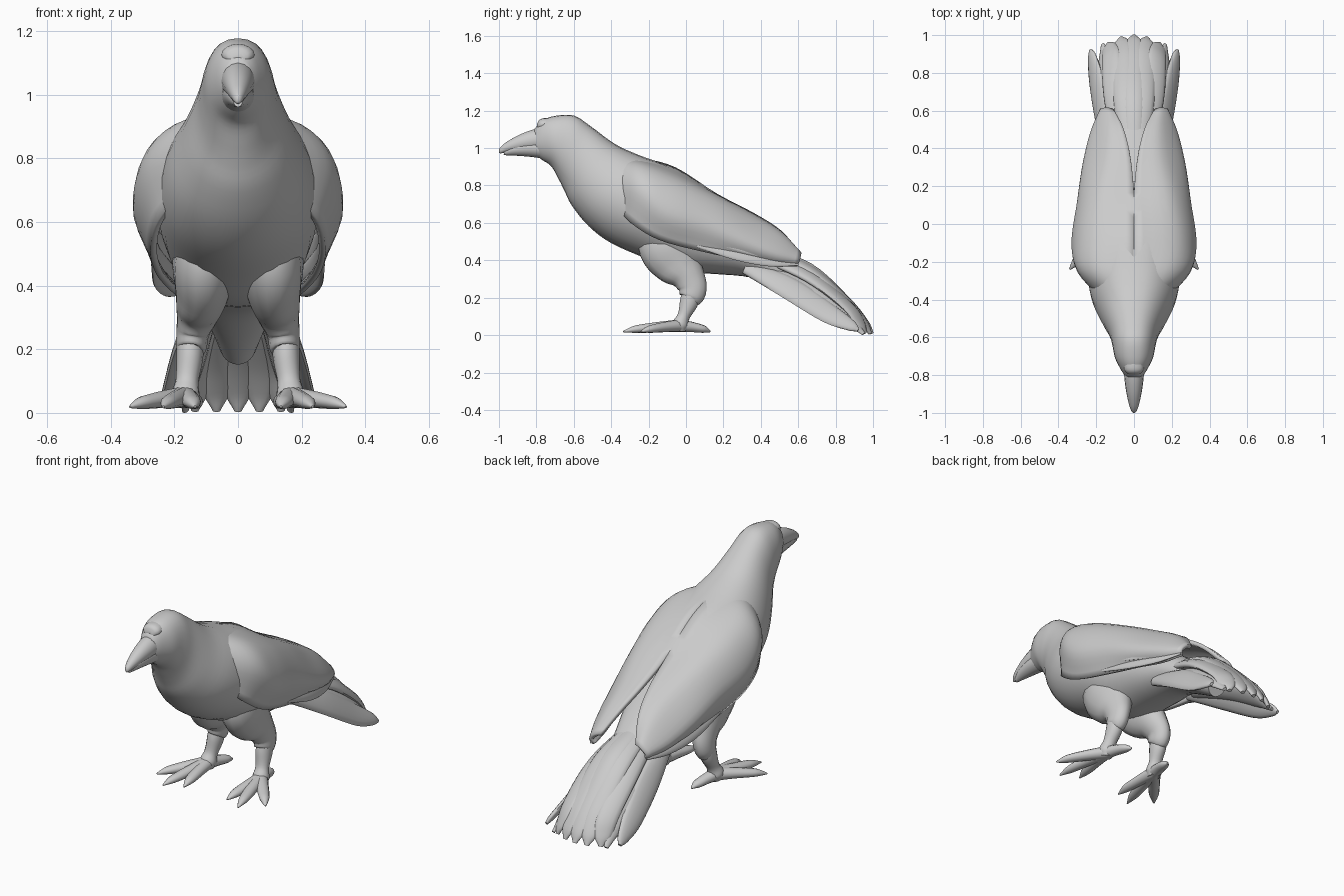
import bpy, bmesh, math
from mathutils import Vector, Matrix


def spline(pts, n):
    """Catmull-Rom resampling of tuples of any length, n steps per span."""
    pts = [Vector(p) for p in pts]
    ext = [pts[0] * 2 - pts[1]] + pts + [pts[-1] * 2 - pts[-2]]
    out = []
    for i in range(1, len(ext) - 2):
        a, b, c, d = ext[i - 1:i + 3]
        for k in range(n):
            t = k / n
            out.append((b * 2 + (c - a) * t + (a * 2 - b * 5 + c * 4 - d) * t * t
                        + (b * 3 - a - c * 3 + d) * t ** 3) * 0.5)
    return out + [pts[-1]]


def loft(name, rings, closed=True, mirror=False, thick=0):
    bm = bmesh.new()
    rows = [[bm.verts.new(p) for p in r] for r in rings]
    m = len(rows[0])
    for r0, r1 in zip(rows, rows[1:]):
        for j in range(m if closed else m - 1):
            k = (j + 1) % m
            bm.faces.new((r0[j], r0[k], r1[k], r1[j]))
    if closed:
        bm.faces.new(rows[0])
        bm.faces.new(rows[-1])
    bmesh.ops.recalc_face_normals(bm, faces=bm.faces[:])
    me = bpy.data.meshes.new(name)
    bm.to_mesh(me)
    bm.free()
    me.shade_smooth()
    me.set_sharp_from_angle(angle=math.radians(60))
    ob = bpy.data.objects.new(name, me)
    bpy.context.collection.objects.link(ob)
    if thick:
        s = ob.modifiers.new("thickness", 'SOLIDIFY')
        s.thickness, s.offset = thick, 0
    if mirror:
        ob.modifiers.new("mirror", 'MIRROR')
    return ob


def sections(name, table, n=4, sides=28, full=1.0):
    """Loft of ovals: top y, z, bottom y, z, half width; full < 1 fills out the upper half."""
    rings = []
    for ty, tz, by, bz, w in spline(table, n):
        top, bot = Vector((0, ty, tz)), Vector((0, by, bz))
        mid, half = (top + bot) / 2, (top - bot) / 2
        ring = []
        for i in range(sides):
            a = math.tau * i / sides
            s, c = math.sin(a), math.cos(a)
            x = math.copysign(abs(s) ** (full if c > 0 else 1), s)
            ring.append(mid + half * c + Vector((max(w, .002) * x, 0, 0)))
        rings.append(ring)
    return loft(name, rings)


def tube(name, path, n=5, sides=14, ref=(0, 0, 1), roll=0, mirror=True):
    """Tube along x, y, z, with side radius and normal radius."""
    p = spline(path, n)
    c = [Vector(q[:3]) for q in p]
    rings = []
    for i, q in enumerate(p):
        t = (c[min(i + 1, len(c) - 1)] - c[max(i - 1, 0)]).normalized()
        side = Matrix.Rotation(roll, 3, t) @ Vector(ref).cross(t).normalized()
        nor = t.cross(side)
        rings.append([c[i] + side * max(q[3], .002) * math.cos(a) + nor * max(q[4], .002) * math.sin(a)
                      for a in (math.tau * k / sides for k in range(sides))])
    return loft(name, rings, mirror=mirror)


# head, neck and body in one loft
sections("body", [
    (-.81, 1.12, -.81, .985, .045), (-.77, 1.165, -.77, .955, .07),
    (-.70, 1.19, -.72, .92, .10), (-.60, 1.192, -.68, .85, .115),
    (-.51, 1.135, -.65, .79, .132), (-.38, 1.04, -.61, .71, .175),
    (-.25, .98, -.52, .60, .225), (-.10, .925, -.40, .51, .25),
    (.02, .86, -.22, .43, .25), (.15, .765, -.05, .36, .225),
    (.30, .62, .15, .345, .19), (.45, .50, .35, .325, .14),
    (.60, .39, .50, .26, .10), (.74, .31, .66, .17, .06)], full=.85)

# beak
sections("upper_beak", [
    (-.76, 1.13, -.76, 1.0, .055), (-.83, 1.113, -.82, 1.0, .05),
    (-.90, 1.085, -.89, 1.0, .040), (-.96, 1.05, -.955, .995, .026),
    (-.99, 1.025, -.99, .99, .014), (-1.0, 1.01, -1.0, .993, .004)], sides=16)
sections("lower_beak", [
    (-.76, 1.07, -.76, .962, .053), (-.84, 1.065, -.84, .972, .046),
    (-.92, 1.045, -.92, .978, .032), (-.97, 1.015, -.975, .98, .014)], sides=16)
sections("brow_tuft", [
    (-.795, 1.15, -.80, 1.12, .02), (-.785, 1.168, -.79, 1.115, .040),
    (-.76, 1.178, -.765, 1.11, .052), (-.70, 1.178, -.70, 1.11, .045)], sides=16)

# wings: each station runs from back midline over the shoulder to the lower edge
stations = [
    [(0, -.38, .98), (.10, -.39, .93), (.155, -.39, .84), (.155, -.38, .73)],
    [(0, -.24, .955), (.195, -.24, .915), (.285, -.25, .80), (.245, -.29, .62)],
    [(0, -.06, .905), (.23, -.07, .84), (.32, -.10, .68), (.265, -.14, .53)],
    [(0, .16, .765), (.19, .15, .745), (.29, .12, .61), (.25, .10, .465)],
    [(.02, .36, .66), (.15, .35, .64), (.26, .32, .52), (.22, .30, .425)],
    [(.055, .50, .57), (.14, .50, .55), (.222, .48, .455), (.185, .47, .395)],
    [(.11, .60, .455), (.14, .61, .45), (.17, .605, .42), (.16, .59, .39)]]
cols = [spline(c, 5) for c in zip(*stations)]
loft("wing", [spline(r, 5) for r in zip(*cols)], closed=False, mirror=True, thick=.022)

# long flight feathers lying on the wing side
for k in range(3):
    s = k / 2
    tube("flight_feather", [
        (.265, .06, .50 + .10 * s, .015, .008),
        (.25, .28, .445 + .10 * s, .032, .010),
        (.215 - .01 * s, .46 - .02 * s, .41 + .08 * s, .028, .010),
        (.175, .60 - .05 * s, .395 + .06 * s, .006, .005)], roll=1.2)

# tail fan
for i in range(-2, 3):
    u = i / 2
    d = u * u
    tube("tail_feather", [
        (.06 * u, .42, .46 - .02 * d, .05, .025),
        (.105 * u, .66, .38 - .05 * d, .058, .024),
        (.12 * u, .86, .205 - .03 * d, .056, .020),
        (.13 * u, .96 - .03 * d, .09 - .01 * d, .045, .015),
        (.135 * u, .995 - .04 * d, .025, .012, .010)], roll=.4 * u, mirror=False)

# drooping outer tail feathers
tube("outer_tail_feather", [
    (.11, .32, .38, .04, .025), (.16, .55, .27, .07, .022),
    (.20, .76, .135, .062, .02), (.222, .88, .07, .035, .015),
    (.23, .92, .045, .010, .008)], roll=.95)
tube("inner_tail_feather", [
    (.09, .38, .37, .05, .03), (.12, .60, .285, .065, .03),
    (.148, .80, .165, .062, .024), (.165, .95, .025, .012, .008)], roll=.7)

# legs
fwd = (0, 1, 0)
tube("thigh", [
    (.09, -.14, .62, .08, .10), (.105, -.11, .50, .10, .15),
    (.112, -.04, .40, .086, .135), (.127, .012, .33, .068, .092),
    (.142, .035, .27, .052, .078), (.147, .028, .22, .047, .066),
    (.15, .018, .20, .03, .04)], ref=fwd)
tube("shank", [
    (.15, .03, .25, .042, .05), (.152, .015, .19, .042, .05),
    (.16, -.012, .12, .036, .034), (.165, -.03, .075, .044, .044),
    (.165, -.035, .04, .03, .035)], ref=fwd)

# toes with tapering claws
for name, x, y in (("inner_toe", .135, -.29), ("middle_toe", .235, -.335),
                   ("outer_toe", .34, -.24), ("rear_toe", .125, .13)):
    bx, by = .165, -.03
    at = lambda f: (bx + (x - bx) * f, by + (y - by) * f)
    tube(name, [
        (*at(0), .068, .036, .034), (*at(.35), .062, .032, .028),
        (*at(.65), .054, .029, .023), (*at(.82), .048, .022, .018),
        (*at(1), .037, .004, .004)], sides=12)

# the lowest tail tips touch the ground
objs = bpy.context.collection.objects[:]
drop = min(v.co.z for o in objs for v in o.data.vertices)
for o in objs:
    o.data.transform(Matrix.Translation((0, 0, -drop)))
